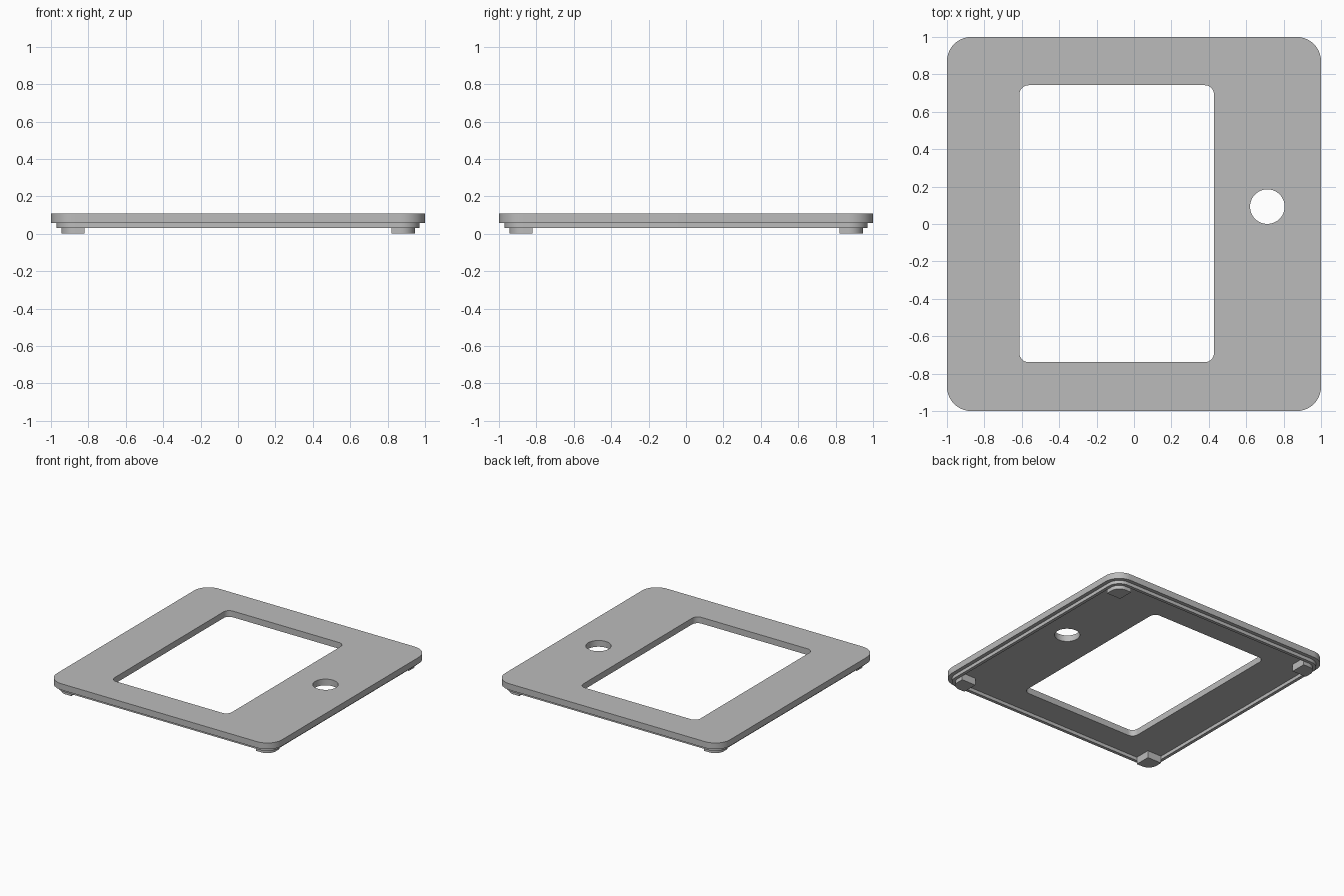
import bpy, bmesh
from math import sin, cos, pi

if "Cube" in bpy.data.objects:
    bpy.data.objects.remove(bpy.data.objects["Cube"])

grey = bpy.data.materials.new("plain grey")
grey.use_nodes = True
GREY = (0.5, 0.5, 0.5, 1)
grey.diffuse_color = GREY
grey.node_tree.nodes["Principled BSDF"].inputs["Base Color"].default_value = GREY

TOP, PLATE_BOTTOM, LIP_BOTTOM = 0.107, 0.057, 0.03


def rounded_rect(x0, x1, y0, y1, radii, steps=10):
    """Outline with one radius per corner, from the (+x, +y) corner round."""
    corners = [(x1, y1, -1, -1), (x0, y1, 1, -1), (x0, y0, 1, 1), (x1, y0, -1, 1)]
    pts = []
    for i, ((x, y, sx, sy), r) in enumerate(zip(corners, radii)):
        if r == 0:
            pts.append((x, y))
            continue
        for k in range(steps + 1):
            a = (i + k / steps) * pi / 2
            pts.append((x + sx * r + r * cos(a), y + sy * r + r * sin(a)))
    return pts


def rounded_square(half, r):
    return rounded_rect(-half, half, -half, half, [r] * 4)


def circle(cx, cy, r, n=48):
    return [(cx + r * cos(2 * pi * k / n), cy + r * sin(2 * pi * k / n)) for k in range(n)]


def slab(name, outlines, z0, z1):
    """Extrude the first outline, leaving the others open as holes."""
    bm = bmesh.new()
    for pts in outlines:
        vs = [bm.verts.new((x, y, z0)) for x, y in pts]
        for a, b in zip(vs, vs[1:] + vs[:1]):
            bm.edges.new((a, b))
    bmesh.ops.triangle_fill(bm, use_beauty=True, edges=bm.edges[:], normal=(0, 0, 1))
    ext = bmesh.ops.extrude_face_region(bm, geom=bm.faces[:], use_keep_orig=True)
    top = [g for g in ext["geom"] if isinstance(g, bmesh.types.BMVert)]
    bmesh.ops.translate(bm, verts=top, vec=(0, 0, z1 - z0))
    bmesh.ops.recalc_face_normals(bm, faces=bm.faces[:])
    mesh = bpy.data.meshes.new(name)
    bm.to_mesh(mesh)
    bm.free()
    mesh.materials.append(grey)
    ob = bpy.data.objects.new(name, mesh)
    bpy.context.collection.objects.link(ob)
    bpy.ops.object.select_all(action='DESELECT')
    ob.select_set(True)
    bpy.context.view_layer.objects.active = ob
    bpy.ops.object.shade_smooth_by_angle()
    return ob


# Cover plate with a screen window and a round button hole
window = rounded_rect(-0.613, 0.428, -0.739, 0.742, [0.05] * 4)
slab("cover_plate", [rounded_square(1, 0.13), window, circle(0.713, 0.093, 0.0925)],
     PLATE_BOTTOM, TOP)

# Thin locating lip under the plate
slab("locating_lip", [rounded_square(0.97, 0.1), rounded_square(0.945, 0.075)],
     LIP_BOTTOM, PLATE_BOTTOM)

# Corner feet, rounded only on their outer corner
for i, (sx, sy, where) in enumerate([(1, 1, "back_left"), (-1, 1, "back_right"),
                                     (-1, -1, "front_right"), (1, -1, "front_left")]):
    xs = sorted((sx * 0.82, sx * 0.945))
    ys = sorted((sy * 0.82, sy * 0.945))
    slab("foot_" + where, [rounded_rect(*xs, *ys, [0.075 if k == i else 0 for k in range(4)])],
         0, PLATE_BOTTOM)
